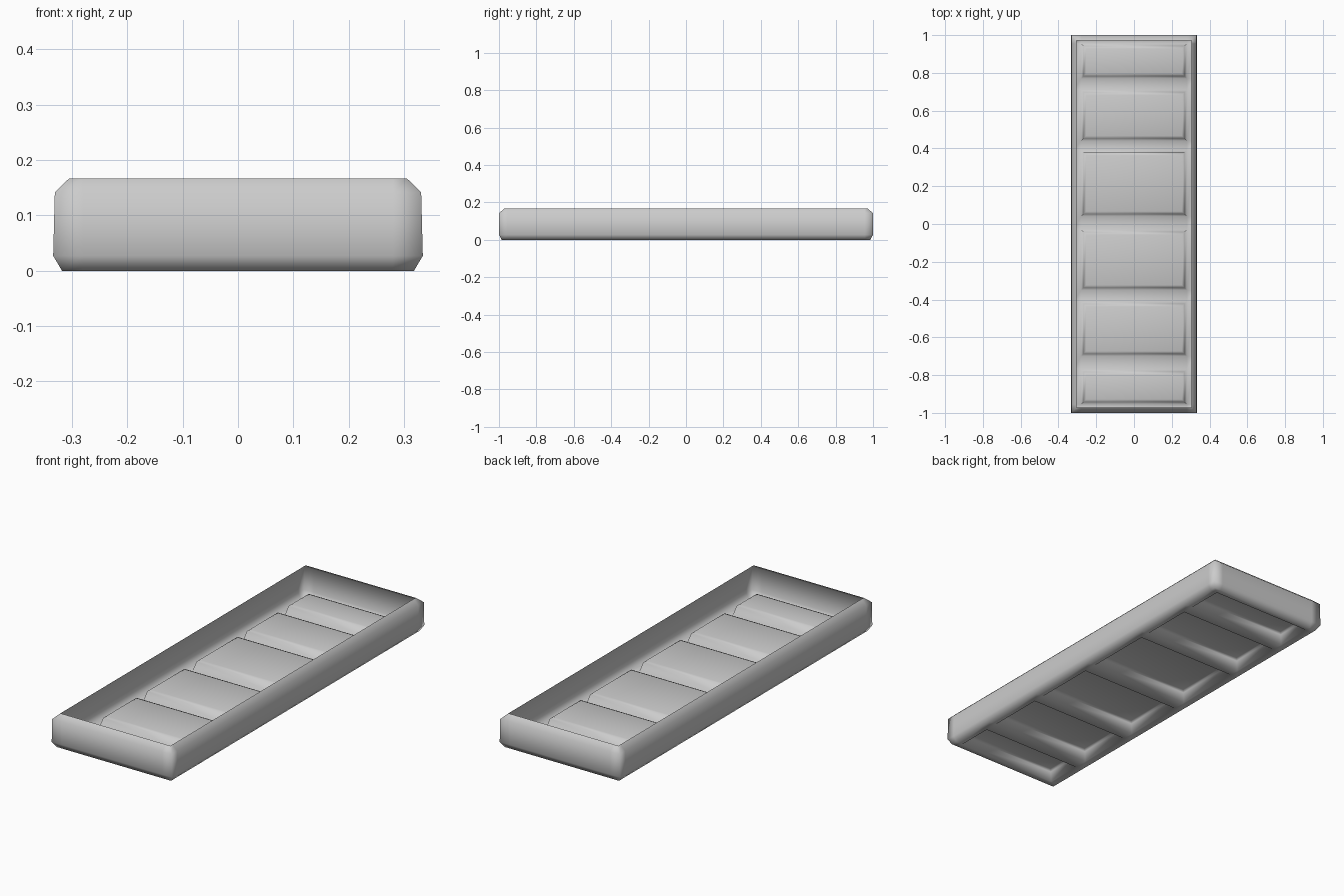
import bpy, bmesh

if "Cube" in bpy.data.objects:
    bpy.data.objects.remove(bpy.data.objects["Cube"])

# Panel spans along y (raised pans between flat cross slats)
PANELS = [(-0.955, -0.77), (-0.70, -0.41), (-0.35, -0.03),
          (0.04, 0.39), (0.44, 0.71), (0.77, 0.955)]
XS = [-0.318, -0.28, 0.28, 0.318]
YS = [-0.985] + [v for p in PANELS for v in p] + [0.985]
# Wall section: half width, half length, height
WALL = [(0.334, 1.0, 0.03), (0.331, 1.0, 0.145), (0.305, 0.972, 0.17)]

bm = bmesh.new()

# Floor grid
grid = [[bm.verts.new((x, y, 0.003)) for x in XS] for y in YS]
pans = []
for j in range(len(YS) - 1):
    for i in range(len(XS) - 1):
        f = bm.faces.new((grid[j][i], grid[j + 1][i], grid[j + 1][i + 1], grid[j][i + 1]))
        if i == 1 and j % 2 == 1:
            pans.append(f)

# Walls: extrude the floor's outline up through the wall section
edges = [e for e in bm.edges if e.is_boundary]
bw, bl = XS[-1], YS[-1]
for w, l, z in WALL:
    new = bmesh.ops.extrude_edge_only(bm, edges=edges)["geom"]
    edges = [g for g in new if isinstance(g, bmesh.types.BMEdge)]
    for v in (g for g in new if isinstance(g, bmesh.types.BMVert)):
        v.co.x *= w / bw if abs(abs(v.co.x) - bw) < 1e-4 else 1
        v.co.y *= l / bl if abs(abs(v.co.y) - bl) < 1e-4 else 1
        v.co.z = z
    bw, bl = w, l

# Raised pans with a steep rim and a flat top
for f in pans:
    bmesh.ops.inset_individual(bm, faces=[f], thickness=0.018)
    for v in f.verts:
        v.co.z = 0.048
    bmesh.ops.inset_individual(bm, faces=[f], thickness=0.02)
    for v in f.verts:
        v.co.z = 0.054

bmesh.ops.recalc_face_normals(bm, faces=bm.faces)
# Floor underside must face down
bm.faces.ensure_lookup_table()
if bm.faces[0].normal.z > 0:
    bmesh.ops.reverse_faces(bm, faces=bm.faces)
for f in bm.faces:
    f.smooth = True

mesh = bpy.data.meshes.new("slatted_tray")
bm.to_mesh(mesh)
bm.free()
# Settle the tray on the ground
zmin = min(v.co.z for v in mesh.vertices)
for v in mesh.vertices:
    v.co.z -= zmin
tray = bpy.data.objects.new("slatted_tray", mesh)
bpy.context.collection.objects.link(tray)
